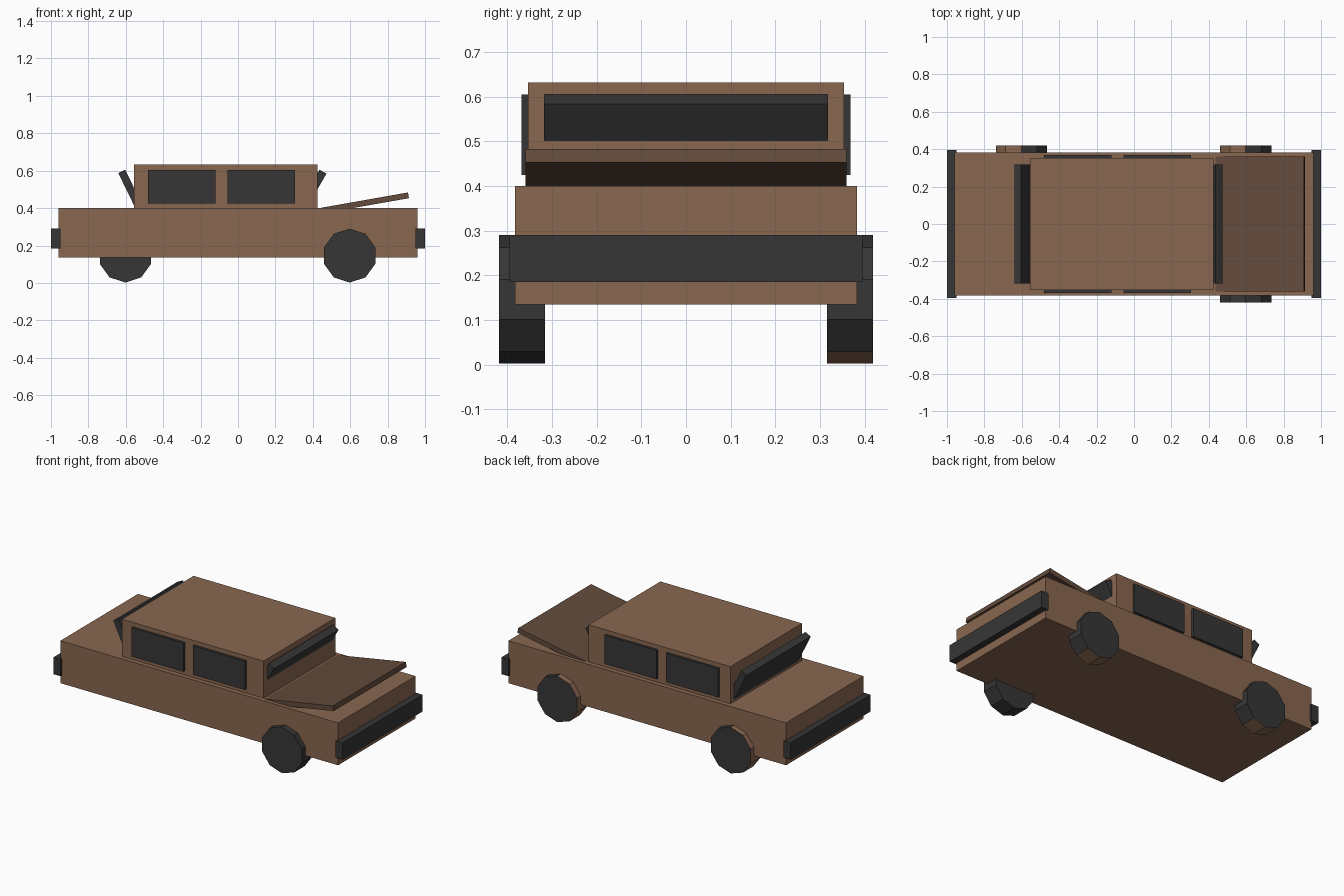
import bpy
import bmesh
from math import radians, sin, cos, pi
from mathutils import Matrix, Vector

old = bpy.data.objects.get("Cube")
if old:
    bpy.data.objects.remove(old, do_unlink=True)


def material(name, rgb):
    m = bpy.data.materials.new(name)
    m.use_nodes = True
    m.diffuse_color = (*rgb, 1)
    m.node_tree.nodes["Principled BSDF"].inputs["Base Color"].default_value = (*rgb, 1)
    return m


BROWN = material("body brown", (0.25, 0.135, 0.08))
DARK_BROWN = material("hood brown", (0.125, 0.07, 0.046))
CHARCOAL = material("charcoal", (0.037, 0.037, 0.037))


def finish(name, bm, *mats):
    mesh = bpy.data.meshes.new(name)
    bm.to_mesh(mesh)
    bm.free()
    for m in mats:
        mesh.materials.append(m)
    obj = bpy.data.objects.new(name, mesh)
    bpy.context.collection.objects.link(obj)
    return obj


def box(name, low, high, mat):
    low, high = Vector(low), Vector(high)
    bm = bmesh.new()
    bmesh.ops.create_cube(bm, size=1, matrix=Matrix.Translation((low + high) / 2)
                          @ Matrix.Diagonal((*(high - low), 1)))
    return finish(name, bm, mat)


def plate(name, corner, angle, length, thick, half_width, mat):
    """Tilted slab running from its end corner (x, z) along angle; thickness to its left."""
    a = radians(angle)
    along = Vector((cos(a), 0, sin(a)))
    across = Vector((-sin(a), 0, cos(a)))
    centre = Vector((corner[0], 0, corner[1])) + along * length / 2 + across * thick / 2
    bm = bmesh.new()
    bmesh.ops.create_cube(bm, size=1, matrix=Matrix.Translation(centre)
                          @ Matrix.Rotation(-a, 4, 'Y')
                          @ Matrix.Diagonal((length, half_width * 2, thick, 1)))
    return finish(name, bm, mat)


def wheel(name, x, y, two_tone):
    """Ten-sided wheel with a vertex at the top; two-tone ones have a brown rear tread."""
    bm = bmesh.new()
    bmesh.ops.create_cone(bm, cap_ends=True, segments=10, radius1=0.144, radius2=0.144,
                          depth=0.103, matrix=Matrix.Rotation(pi / 2, 4, 'X'))
    top = max(v.co.z for v in bm.verts)
    if top < 0.14:
        bmesh.ops.rotate(bm, verts=bm.verts, matrix=Matrix.Rotation(pi / 10, 3, 'Y'))
    bm.normal_update()
    for f in bm.faces:
        tread = abs(f.normal.y) < 0.5
        rear = f.normal.x < 0 or f.normal.z < -0.9
        if two_tone and tread and rear:
            f.material_index = 1
    obj = finish(name, bm, CHARCOAL, BROWN)
    obj.location = (x, y, 0.146)


# Body and cabin
box("lower_body", (-0.96, -0.383, 0.135), (0.96, 0.383, 0.40), BROWN)
box("cabin", (-0.555, -0.354, 0.39), (0.425, 0.354, 0.632), BROWN)

# Bumpers
for side, x in (("front", 0.975), ("rear", -0.975)):
    box(side + "_bumper", (x - 0.025, -0.395, 0.185), (x + 0.025, 0.395, 0.29), CHARCOAL)

# Side windows
for side, s in (("left", 1), ("right", -1)):
    for place, x in (("rear", -0.48), ("front", -0.055)):
        ys = sorted((s * 0.34, s * 0.368))
        box(f"{place}_{side}_window", (x, ys[0], 0.425), (x + 0.36, ys[1], 0.605), CHARCOAL)

# Slanted windscreens leaning out of the cabin ends
plate("front_windscreen", (0.473, 0.584), 240, 0.20, -0.043, 0.318, CHARCOAL)
plate("rear_windscreen", (-0.64, 0.587), -64, 0.20, 0.041, 0.318, CHARCOAL)

# Raised hood
plate("hood", (0.914, 0.453), 190, 0.50, -0.031, 0.36, DARK_BROWN)

# Three wheels
wheel("front_right_wheel", 0.597, -0.367, False)
wheel("front_left_wheel", 0.597, 0.367, True)
wheel("rear_left_wheel", -0.602, 0.367, True)
